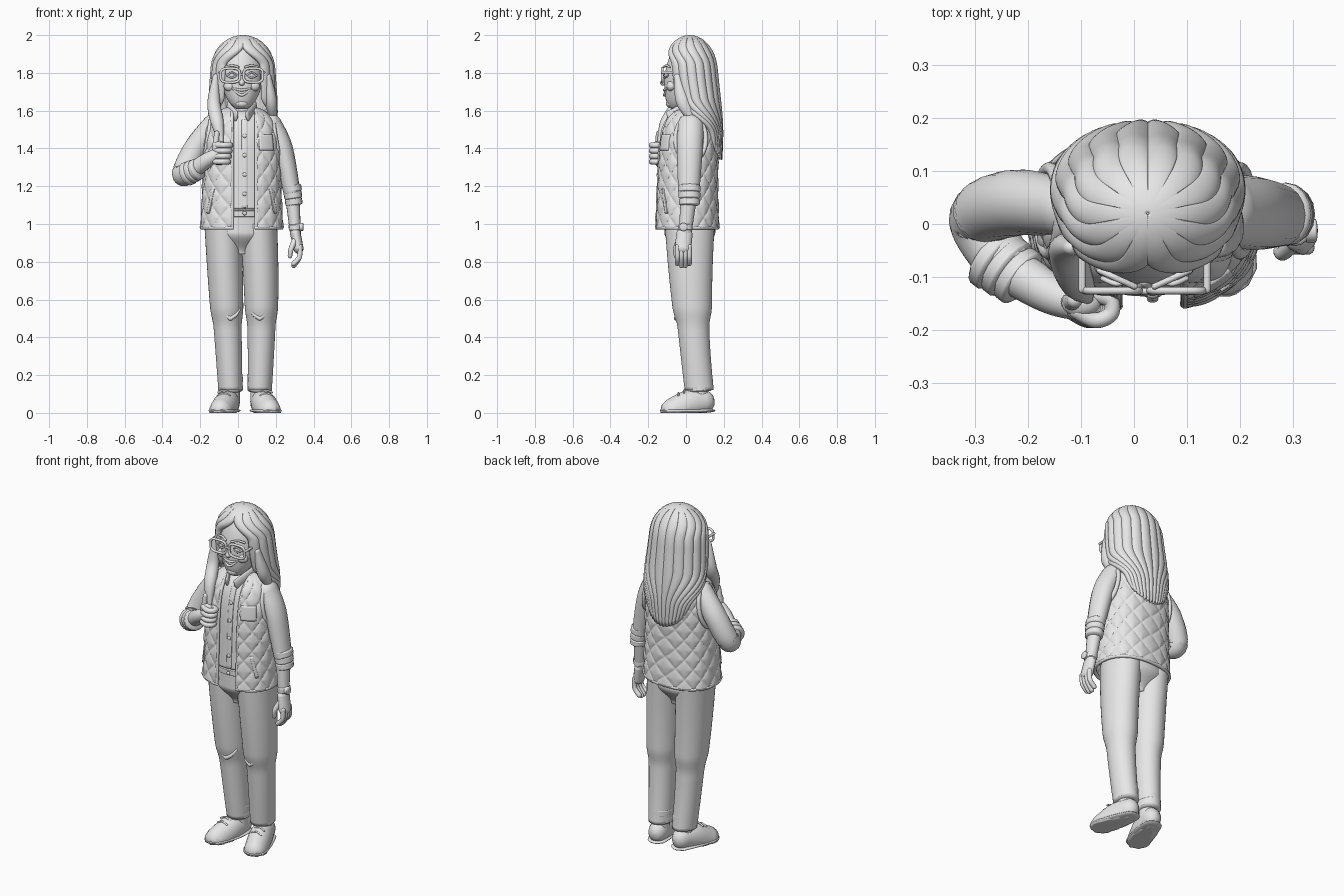
import bpy, bmesh
from math import sin, cos, pi, radians, sqrt, asin, copysign
from mathutils import Vector

cube = bpy.data.objects.get("Cube")
if cube:
    bpy.data.objects.remove(cube)

clay = bpy.data.materials.new("clay grey")
clay.use_nodes = True
clay_colour = (.8, .8, .8, 1)
clay.diffuse_color = clay_colour
clay.node_tree.nodes["Principled BSDF"].inputs["Base Color"].default_value = clay_colour

X, Y, Z = Vector((1, 0, 0)), Vector((0, 1, 0)), Vector((0, 0, 1))
MIDDLE, HEM, COLLAR, CROWN, CHIN = .02, .98, 1.62, 1.99, 1.61
SIDES = {"right": -1, "left": 1}


def steps(count):
    return [i / count for i in range(count + 1)]


def ease(x):
    x = min(max(x, 0), 1)
    return x * x * (3 - 2 * x)


def signed_power(value, power):
    return copysign(abs(value) ** power, value)


def spline(keys, t):
    """Smooth curve through a list of vectors, t from 0 to 1."""
    last = len(keys) - 1
    i = min(int(t * last), last - 1)
    f = t * last - i
    before, start, end, after = [Vector(keys[min(max(k, 0), last)]) for k in range(i - 1, i + 3)]
    leave, arrive = (end - before) / 2, (after - start) / 2
    return start.lerp(end, ease(f)) + leave * f * (1 - f) ** 2 - arrive * f * f * (1 - f)


def skin(name, rows, closed=False, thickness=0):
    """Surface through rows of points; closed rows make a capped solid."""
    bm = bmesh.new()
    verts = [[bm.verts.new(point) for point in row] for row in rows]
    for low, high in zip(verts, verts[1:]):
        for j in range(0 if closed else 1, len(low)):
            bm.faces.new((low[j - 1], low[j], high[j], high[j - 1]))
    if closed:
        bm.faces.new(verts[0])
        bm.faces.new(verts[-1])
    bmesh.ops.recalc_face_normals(bm, faces=bm.faces)
    for face in bm.faces:
        face.smooth = True
    mesh = bpy.data.meshes.new(name)
    bm.to_mesh(mesh)
    bm.free()
    mesh.materials.append(clay)
    ob = bpy.data.objects.new(name, mesh)
    bpy.context.collection.objects.link(ob)
    if thickness:
        shell = ob.modifiers.new("thickness", 'SOLIDIFY')
        shell.thickness, shell.offset = thickness, 0


def ring(centre, across, along, sides):
    angles = [2 * pi * j / sides for j in range(sides)]
    return [centre + across * cos(a) + along * sin(a) for a in angles]


def body(name, rule, low, high):
    """Upright solid; rule(h) gives centre x, y and half sizes x, y."""
    rows = []
    for h in steps(50):
        x, y, wide, deep = rule(h)
        rows.append(ring(Vector((x, y, low + (high - low) * h)), X * wide, Y * deep, 40))
    skin(name, rows, closed=True)


def tube(name, path, radii, flat=1, ref=Y, rounding=1, count=24, sides=16):
    """Round-ended tube along a path, never reaching below the ground."""
    radii = radii if isinstance(radii, tuple) else (radii, radii)
    path = [spline(path, t) for t in steps(count)]
    rows = []
    for i, centre in enumerate(path):
        tangent = (path[min(i + 1, count)] - path[max(i - 1, 0)]).normalized()
        across = tangent.cross(ref).normalized()
        along = across.cross(tangent) * flat
        radius = spline([(r, 0) for r in radii], i / count)[0]
        bend = [0]
        if i == 0:
            bend = [-85, -60, -30, 0]
        elif i == count:
            bend = [0, 30, 60, 85]
        for a in map(radians, bend):
            size = radius * cos(a)
            row = ring(centre + tangent * radius * rounding * sin(a), across * size, along * size, sides)
            for point in row:
                point.z = max(point.z, 0)
            rows.append(row)
    skin(name, rows, closed=True)


def ball(name, x, y, z, size):
    bpy.ops.mesh.primitive_uv_sphere_add(segments=20, ring_count=12, radius=1, location=(x, y, z), scale=size)
    ob = bpy.context.object
    ob.name = name
    ob.data.materials.append(clay)
    bpy.ops.object.shade_smooth()


# Trousers, shoes
body("trouser_hips", lambda h: (.012, .02, .06 + .12 * ease(h * 2), .07 + .065 * ease(h * 2)), .84, 1.07)
tube("waistband", [(MIDDLE, 0, z) for z in (1.04, 1.07)], .16, .83, rounding=.05, sides=40)
for side, s in SIDES.items():
    ankle = .04 if s < 0 else .115

    def leg(h):
        drop = 1 - h
        fold, calf = ease((drop - .5) * 8), sin(pi * h)
        bow = -.04 * h if s < 0 else .012 * calf - .006 * h
        return (s * ankle + bow, .02 + .05 * drop ** 2,
                .098 - .034 * drop + .007 * calf - .01 * fold * calf,
                .132 - .055 * drop - .015 * fold * calf)

    body(side + "_leg", leg, .12, 1)
    x = s * ankle
    for k in range(2):
        tube(side + "_hem_fold", [(x, .07, .12 + k * .045), (x, .068, .145 + k * .045)], .066, 1.1, rounding=.2)
    tube(side + "_ankle", [(x, .07, .06), (x, .07, .15)], .05)
    knee = Vector((x, -.052, .5))
    for k in (-1, 1):
        tube(side + "_knee_fold", [knee + Vector((k * .05, .025, .05)), knee + Vector((k * .03, .005, .02)), knee],
             (.006, .012))
    track = [(.1, 0), (.02, .02), (-.07, .05)]
    heights = (.06, .045, 0)
    tube(side + "_shoe", [(x + s * out, y, z) for (y, out), z in zip(track, heights)], (.052, .064, .064),
         1.2, ref=Z)
    tube(side + "_sole", [(x + s * out, y, .012) for y, out in track], (.056, .069, .069), .2, ref=Z)
    for k in range(2):
        lace = Vector((x + s * .035, -.01 - k * .03, .12 - k * .015))
        tube(side + "_lace", [lace - X * .03 - Z * .012, lace, lace + X * .03 - Z * .012], .005)


# Torso rule shared by vest and shirt
def torso(h, inset=0):
    dome, flare = (1 - h ** 8) ** .4, (1 - h) ** 3
    return (MIDDLE, .005 + .025 * h ** 3,
            .192 * dome + .015 * flare - inset, .148 * dome + .01 * flare - inset)


def vest_point(angle, h, lift=0, quilted=False):
    x, y, wide, deep = torso(h)
    z = HEM + (COLLAR - HEM) * h
    if quilted:
        column, row = angle * 6 / pi, z / .115
        seam = min(abs(sin(pi * (column + row))), abs(sin(pi * (column - row))))
        lift += .009 * sqrt(seam) * ease((1 - h) * 8)
    return Vector((x + (wide + lift) * signed_power(cos(angle), .87),
                   y + (deep + lift) * signed_power(sin(angle), .87), z))


def vest_angle(u, h):
    """Spread u over the ring, leaving the front open, a little more on the left."""
    wide = torso(h)[2]
    left, right = [asin(min(.95, (gap / wide) ** 1.15)) for gap in (.075, .05)]
    return -pi / 2 + left + u * (2 * pi - left - right)


rows = [h * .99 for h in steps(100)]
skin("quilted_vest", [[vest_point(vest_angle(u, h), h, quilted=True) for u in steps(240)] for h in rows],
     thickness=.014)
for u in range(2):
    tube("vest_front_piping", [vest_point(vest_angle(u, h), h, .004) for h in rows[::4]], .009, ref=X)
tube("vest_hem_piping", [vest_point(vest_angle(u, 0), 0, .004) for u in steps(50)], .01, ref=Z, count=100)


def pocket(name, start, width, low, high, slant=0):
    skin(name, [[vest_point(radians(start + width * u - slant * v), low + (high - low) * v, .012)
                 for u in steps(8)] for v in steps(8)], thickness=.012)


pocket("chest_pocket", -66, 28, .64, .77)
for side, s in SIDES.items():
    pocket(side + "_hip_pocket", -90 + s * 50, s * 6, .12, .32, s * 10)
    seam = [(MIDDLE + s * (.18 - .02 * sin(a)), .025 + .08 * cos(a), 1.45 + .12 * sin(a))
            for a in (2 * pi * t for t in steps(32))]
    tube(side + "_armhole_piping", seam, .012, ref=X, count=64)
    tube(side + "_collar", [(MIDDLE + s * .03, .09, COLLAR), (MIDDLE + s * .07, .02, COLLAR),
                            (MIDDLE + s * .03, -.09, 1.57)], .01, 3, ref=Z)

# Shirt with buttoned placket
body("shirt", lambda h: torso(.15 + .83 * h, .012), 1.08, 1.6)


def shirt_front(h):
    x, y, wide, deep = torso(h, .014)
    return Vector((.035, y - deep, HEM + (COLLAR - HEM) * h))


tube("shirt_placket", [shirt_front(.17 + .72 * t) for t in steps(8)], .016, .4, rounding=.2)
for k in range(5):
    x, y, z = shirt_front(.12 + k * .16)
    ball("shirt_button", x, y - .006, z, (.011, .007, .011))

# Left arm hanging down, with rolled cuff and watch
tube("left_sleeve", [(.175, .025, 1.53), (.235, .02, 1.4), (.285, .015, 1.17)], (.055, .055, .045), 1.25)
for k in range(3):
    top = Vector((.285 + k * .004, .018, 1.2 - k * .035))
    tube("left_cuff_roll", [top, top + X * .004 - Z * .025], .05 - k * .002, 1.2, rounding=.25)
tube("left_forearm", [(.29, .012, 1.12), (.305, -.005, .94)], (.037, .028), 1.15)
tube("watch_strap", [(.303, -.003, .995), (.304, -.003, .97)], .035, 1.1, rounding=.2)
tube("watch_face", [(.326, -.013, .984), (.343, -.013, .984)], .022, ref=Z, rounding=.2)
tube("left_palm", [(.305, -.008, .95), (.32, -.016, .87)], (.027, .027), 1.6)
for k in range(4):
    y = .018 - k * .021
    curl = .012 * sin(pi * k / 3)
    tube("left_finger", [(.328, y, .88), (.325, y, .825), (.295, y, .79 - curl)], .013, ref=X)
tube("left_thumb", [(.302, -.035, .915), (.282, -.055, .87), (.275, -.052, .83)], (.016, .012), ref=X)

# Right arm bent across, fist with raised thumb
tube("right_sleeve", [(-.13, .03, 1.53), (-.225, .04, 1.4), (-.29, .008, 1.265), (-.24, -.08, 1.28)],
     (.055, .063, .06, .054), ref=Z + X / 2 + Y / 2, count=40)
for k in range(3):
    start = Vector((-.27, -.06, 1.265)) + k * Vector((.022, -.016, .01))
    tube("right_cuff_roll", [start, start + Vector((.014, -.011, .006))], .064 - k * .003, ref=Z, rounding=.2)
tube("right_forearm", [(-.25, -.075, 1.275), (-.16, -.13, 1.34), (-.11, -.15, 1.37)], (.046, .032), ref=Z)
tube("right_palm", [(-.1, -.15, 1.33), (-.1, -.15, 1.42)], .037, .7, rounding=.5)
knuckles = [(-.12, -.165), (-.085, -.182), (-.056, -.17), (-.056, -.145), (-.08, -.135)]
for k in range(4):
    tube("right_finger", [(x + .004 * k, y, 1.33 + k * .029) for x, y in knuckles], .015, ref=Z)
tube("right_thumb", [(-.12, -.148, 1.4), (-.112, -.145, 1.48)], (.018, .014))

# Neck, head and face
tube("neck", [(MIDDLE, .025, 1.53), (MIDDLE, .015, 1.68)], .055)


def skull(h):
    size = sin(pi * (.02 + .96 * h)) ** .48
    return MIDDLE, .01 - .06 * (1 - h) ** 3, .111 * size, .114 * size


body("head", skull, CHIN, CROWN - .02)
ball("chin", MIDDLE, -.084, CHIN + .028, (.034, .022, .022))
tube("nose", [(MIDDLE, -.11, 1.79), (MIDDLE, -.121, 1.748)], (.008, .016))
ball("teeth", MIDDLE, -.104, 1.698, (.036, .012, .013))
for name, z in (("upper_lip", 1.709), ("lower_lip", 1.682)):
    tube(name, [(MIDDLE - .052, -.098, 1.72), (MIDDLE, -.116, z), (MIDDLE + .052, -.098, 1.72)],
         (.004, .007, .004))

for side, s in SIDES.items():
    eye = Vector((MIDDLE + s * .052, -.103, 1.787))
    ball(side + "_cheek", eye.x + s * .01, -.078, 1.73, (.034, .025, .028))
    ball(side + "_eye", *eye, (.024, .012, .012))
    ball(side + "_iris", eye.x, eye.y - .01, eye.z, (.009, .005, .01))
    for name, lift in (("_upper_lid", .015), ("_lower_lid", -.012)):
        tube(side + name, [eye - X * .027, eye - Y * .01 + Z * lift, eye + X * .027], .005)
    tube(side + "_eyebrow", [eye + Vector((k * s * .033, k * .015, .052 - .008 * k * k)) for k in (-1, 0, 1)],
         .006)
    rim = [(MIDDLE + s * .061 + .051 * signed_power(cos(a), .6), -.126, eye.z + .037 * signed_power(sin(a), .6))
           for a in (2 * pi * t for t in steps(32))]
    tube(side + "_glasses_rim", rim, .007, count=64)
    hinge = Vector((MIDDLE + s * .118, -.124, 1.803))
    tube(side + "_glasses_temple", [hinge, hinge + Y * .12], .007, ref=Z)
tube("glasses_bridge", [(MIDDLE - .014, -.127, 1.793), (MIDDLE + .014, -.127, 1.793)], .006)


# Hair shell, parted over the face and open at the front
def hair_point(u, h):
    dome = sqrt(1 - (1 - min(h * 3, 1)) ** 2.5)
    wide = .15 * dome + .06 * h ** 2 - .1 * h ** 6
    deep = .125 * dome - .07 * h ** 4
    gap = radians(40 * ease((h - .06) * 5) + 75 * ease((h - .55) * 3))
    angle = -pi / 2 + gap + u * 2 * (pi - gap)
    strand = sqrt(abs(sin(pi * 14 * u)))
    lift = .014 * (strand - .5) * min(1, h * 6)
    return (.026 + (wide + lift) * cos(angle), .02 + .1 * h * h + (deep + lift) * sin(angle),
            CROWN - .58 * h - .07 * (strand * sin(pi * u)) * h ** 8)


skin("long_hair", [[hair_point(u, (.005 + .995 * v) ** 2) for u in steps(256)] for v in steps(70)], thickness=.02)
tube("right_hair_lock", [(-.118, -.045, 1.78), (-.128, -.05, 1.64), (-.108, -.11, 1.53), (-.085, -.145, 1.42)],
     (.016, .034, .033, .008), .9)
tube("left_hair_lock", [(.16, -.045, 1.78), (.175, -.015, 1.65), (.185, .03, 1.56)], (.016, .032, .018), 1.2)
